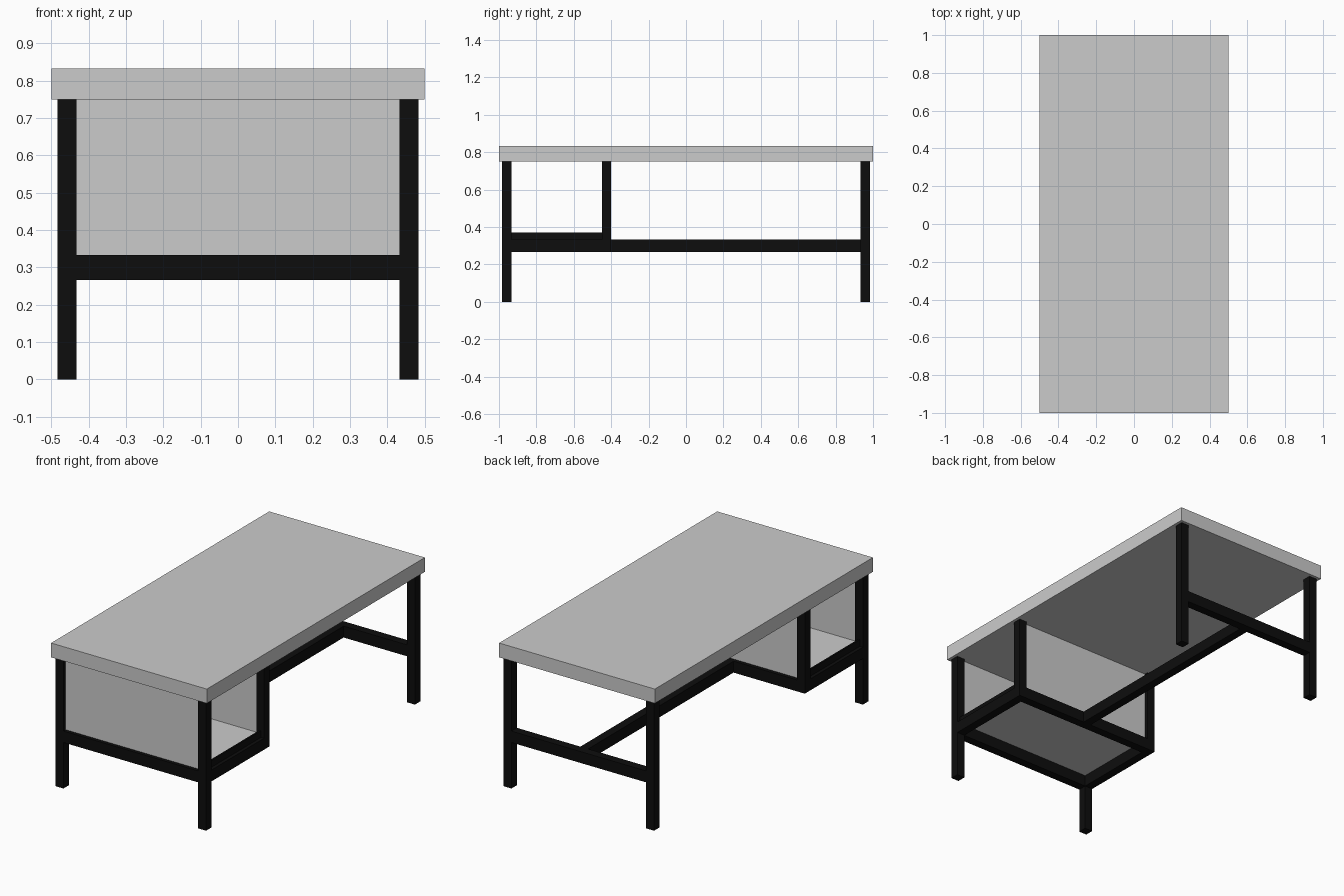
import bpy

if "Cube" in bpy.data.objects:
    bpy.data.objects.remove(bpy.data.objects["Cube"])

black = bpy.data.materials.new("black_metal")
black.diffuse_color = (0.004, 0.004, 0.004, 1)
black.use_nodes = True
black.node_tree.nodes["Principled BSDF"].inputs["Base Color"].default_value = black.diffuse_color


def box(name, x, y, z, mat=None):
    """Axis-aligned box from (min, max) ranges."""
    bpy.ops.mesh.primitive_cube_add(size=1, location=[sum(r) / 2 for r in (x, y, z)])
    ob = bpy.context.object
    ob.name = name
    ob.scale = [r[1] - r[0] for r in (x, y, z)]
    bpy.ops.object.transform_apply(location=False, rotation=False, scale=True)
    if mat:
        ob.data.materials.append(mat)
    return ob


IN, OUT = 0.433, 0.483            # leg inner and outer x
FRONT = (-0.983, -0.933)          # y ranges of the three frames
MIDDLE = (-0.45, -0.40)
BACK = (0.933, 0.983)
RAIL = (0.267, 0.333)             # z range of rails
TOP = 0.75

# Table top
box("table_top", (-0.5, 0.5), (-1, 1), (TOP, 0.833))

# Legs, posts, side rails and shelf lips, both sides
for side, s in (("left", -1), ("right", 1)):
    leg_x = sorted((s * IN, s * OUT))
    box(f"front_leg_{side}", leg_x, FRONT, (0, TOP), black)
    box(f"back_leg_{side}", leg_x, BACK, (0, TOP), black)
    box(f"middle_post_{side}", leg_x, MIDDLE, (RAIL[0], TOP), black)
    box(f"side_rail_{side}", leg_x, (FRONT[1], MIDDLE[0]), RAIL, black)
    box(f"shelf_lip_{side}", sorted((s * 0.453, s * 0.463)),
        (FRONT[1], MIDDLE[0]), (RAIL[1], 0.372), black)

# Cross rails
for name, y in (("front", FRONT), ("middle", MIDDLE), ("back", BACK)):
    box(f"{name}_cross_rail", (-IN, IN), y, RAIL, black)

# Centre stretcher
box("centre_stretcher", (-0.025, 0.025), (MIDDLE[1], BACK[0]), RAIL, black)

# Compartment panels
box("front_panel", (-IN, IN), (-0.962, -0.952), (RAIL[1], TOP))
box("rear_panel", (-IN, IN), (-0.432, -0.422), (RAIL[1], TOP))
box("shelf", (-0.453, 0.453), (-0.952, -0.432), (RAIL[1], 0.345))
